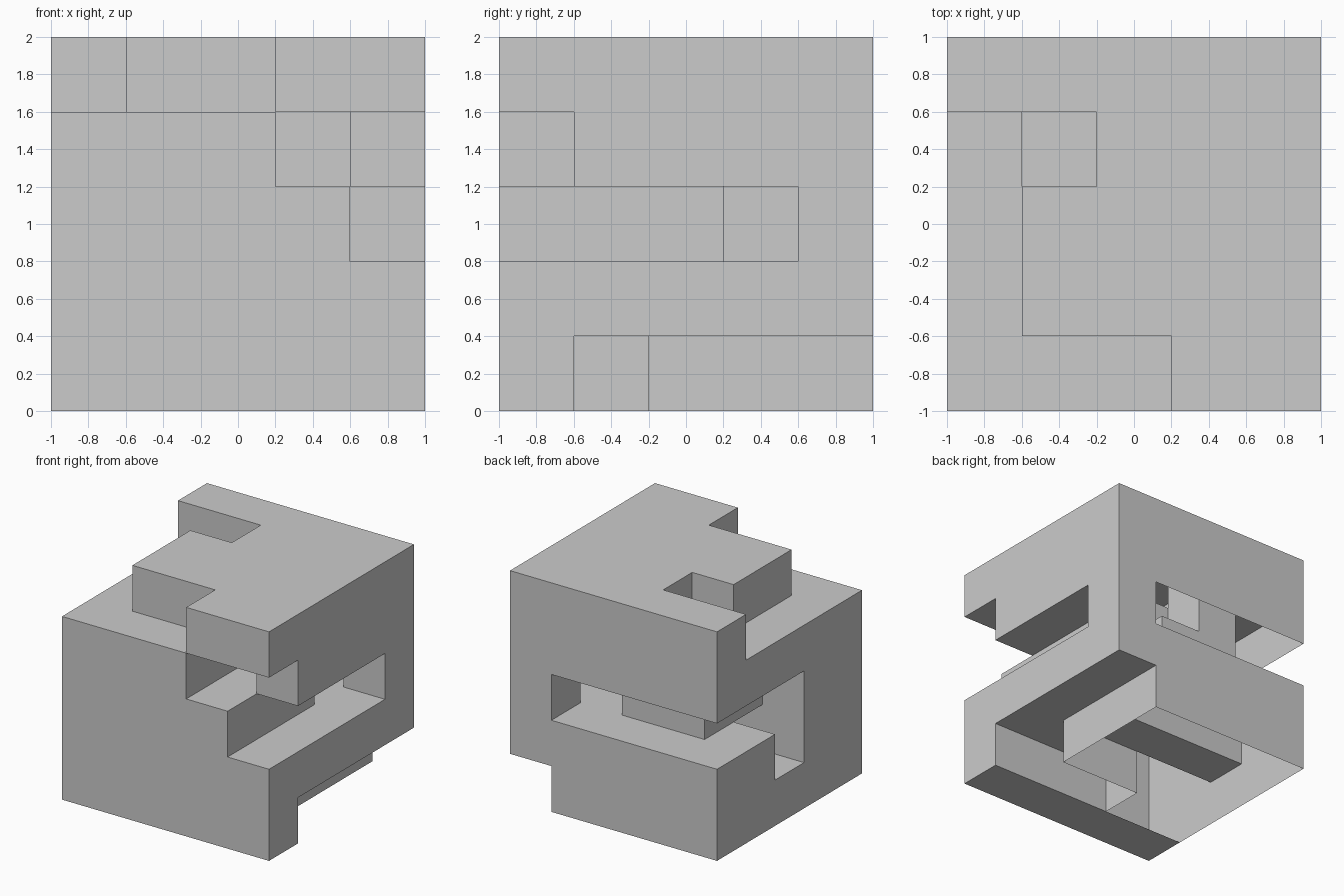
import bpy, bmesh
from mathutils import Vector

if "Cube" in bpy.data.objects:
    bpy.data.objects.remove(bpy.data.objects["Cube"])

N, S = 5, 0.4   # cells per side, cell size

# Corner cells of the one winding channel carved through the block
TURNS = [(4, 4, 0), (4, 1, 0), (2, 1, 0), (2, 1, 1), (2, 2, 1), (0, 2, 1),
         (0, 2, 2), (0, 4, 2), (3, 4, 2), (3, 3, 2), (4, 3, 2), (4, 0, 2),
         (4, 0, 3), (3, 0, 3), (3, 2, 3), (1, 2, 3), (1, 3, 3), (1, 3, 4),
         (0, 3, 4), (0, 0, 4), (2, 0, 4)]


def channel_cells(turns):
    cells = set()
    for a, b in zip(turns, turns[1:]):
        steps = max(abs(q - p) for p, q in zip(a, b))
        for t in range(steps + 1):
            cells.add(tuple(p + (q - p) * t // steps for p, q in zip(a, b)))
    return cells


def is_open(cell, axis, side):
    """Underside areas that are left open in the shell."""
    i, j, k = cell
    if axis != 2 or side != 0:
        return False
    return (k == 0 and j > 0) or (k == 3 and i < 4)


void = channel_cells(TURNS)
solid = {(i, j, k) for i in range(N) for j in range(N) for k in range(N)} - void

# Skin of the carved block: one quad wherever a solid cell meets air
bm = bmesh.new()
for cell in sorted(solid):
    for axis in range(3):
        for side in (0, 1):
            nb = list(cell)
            nb[axis] += 2 * side - 1
            if tuple(nb) in solid or is_open(cell, axis, side):
                continue
            u, v = (axis + 1) % 3, (axis + 2) % 3
            quad = []
            for du, dv in ((0, 0), (1, 0), (1, 1), (0, 1)):
                p = Vector(cell)
                p[axis] += side
                p[u] += du
                p[v] += dv
                quad.append(bm.verts.new((p.x * S - 1, p.y * S - 1, p.z * S)))
            bm.faces.new(quad if side else quad[::-1])
bmesh.ops.remove_doubles(bm, verts=bm.verts, dist=0.001)

mesh = bpy.data.meshes.new("carved_block")
bm.to_mesh(mesh)
bm.free()
bpy.context.collection.objects.link(bpy.data.objects.new("carved_block", mesh))
